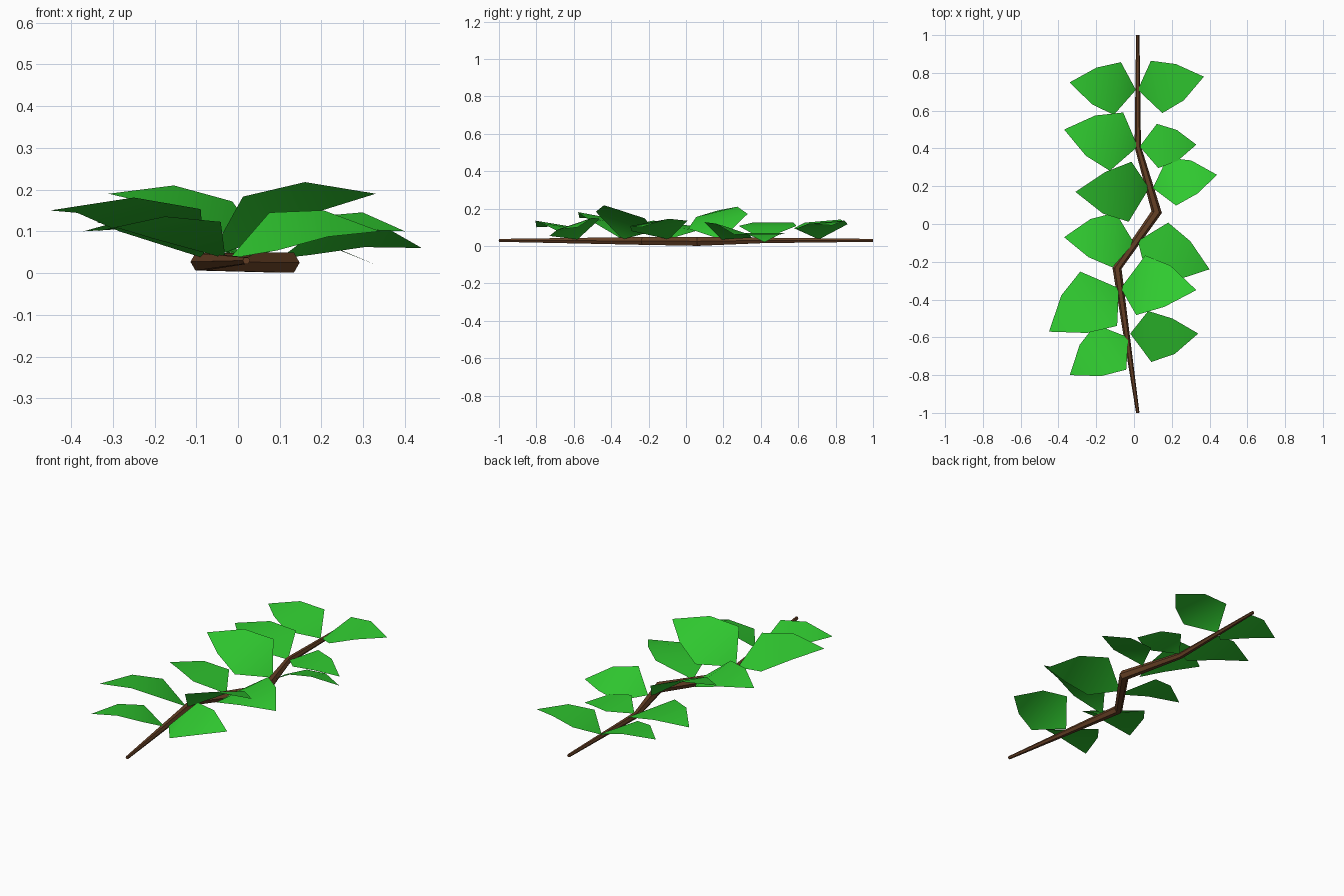
import bpy
import bmesh
from math import radians, cos, sin, pi
from mathutils import Vector, Matrix

cube = bpy.data.objects.get("Cube")
if cube:
    bpy.data.objects.remove(cube, do_unlink=True)


def make_material(name, colour):
    material = bpy.data.materials.new(name)
    material.use_nodes = True
    material.diffuse_color = colour
    material.node_tree.nodes["Principled BSDF"].inputs["Base Color"].default_value = colour
    return material


def add_object(name, bm, material, smooth_angle):
    mesh = bpy.data.meshes.new(name)
    bm.to_mesh(mesh)
    bm.free()
    mesh.materials.append(material)
    obj = bpy.data.objects.new(name, mesh)
    bpy.context.collection.objects.link(obj)
    bpy.ops.object.select_all(action='DESELECT')
    obj.select_set(True)
    bpy.context.view_layer.objects.active = obj
    bpy.ops.object.shade_smooth_by_angle(angle=radians(smooth_angle))
    return obj


leaf_green = make_material("leaf green", (0.03, 0.60, 0.03, 1))
bark_brown = make_material("bark brown", (0.13, 0.05, 0.018, 1))


# Branch: a six-sided tube along a crooked path, thickest at the bends
def build_branch(path, radii, sides=6):
    bm = bmesh.new()
    points = [Vector(p) for p in path]
    rings = []
    for i, (point, radius) in enumerate(zip(points, radii)):
        before = points[max(i - 1, 0)]
        after = points[min(i + 1, len(points) - 1)]
        tangent = (after - before).normalized()
        across = tangent.cross(Vector((0, 0, 1))).normalized()
        up = across.cross(tangent)
        angles = [2 * pi * k / sides for k in range(sides)]
        rings.append([bm.verts.new(point + radius * (across * cos(a) + up * sin(a)))
                      for a in angles])
    for ring, following in zip(rings, rings[1:]):
        for k in range(sides):
            n = (k + 1) % sides
            bm.faces.new((ring[k], ring[n], following[n], following[k]))
    bm.faces.new(rings[0])
    bm.faces.new(rings[-1])
    bmesh.ops.recalc_face_normals(bm, faces=bm.faces)
    return add_object("branch", bm, bark_brown, 30)


build_branch(
    [(0.02, -1, 0.03), (-0.09, -0.235, 0.027), (0.12, 0.063, 0.025),
     (0.02, 0.41, 0.03), (0.02, 1, 0.03)],
    [0.009, 0.024, 0.028, 0.017, 0.009])


# Leaf: an arched six-cornered blade from its stem point to its tip
def build_leaf(name, base, tip, roll):
    base, tip = Vector(base), Vector(tip)
    chord = tip - base
    length = chord.length
    along = chord.normalized()
    across = Vector((-along.y, along.x, 0)).normalized()
    if across.y < 0:
        across.negate()
    across = Matrix.Rotation(radians(roll if along.x > 0 else -roll), 3, along) @ across
    normal = along.cross(across)
    if normal.z < 0:
        normal.negate()

    def corner(forward, side, lift):
        return bm.verts.new(base + length * (along * forward + across * side + normal * lift))

    bm = bmesh.new()
    stem, point = corner(0, 0, 0), corner(1, 0, 0)
    near = [corner(0.31, s * 0.39, 0.13) for s in (-1, 1)]
    far = [corner(0.66, s * 0.27, 0.12) for s in (-1, 1)]
    bm.faces.new((stem, near[0], near[1]))
    bm.faces.new((near[0], far[0], far[1], near[1]))
    bm.faces.new((far[0], point, far[1]))
    for face in bm.faces:
        face.normal_update()
        if face.normal.z < 0:
            face.normal_flip()
    return add_object(name, bm, leaf_green, 60)


# Stem x and y, tip x, y and z, and roll (positive lifts the back edge)
LEAVES = {
    "left": [(-0.02, -0.58, 0.34, -0.58, 0.10, 19),
             (-0.07, -0.34, 0.33, -0.35, 0.19, -19),
             (0.02, -0.09, 0.40, -0.24, 0.10, 10),
             (0.10, 0.19, 0.44, 0.26, 0.06, -18),
             (0.03, 0.41, 0.33, 0.42, 0.02, 0),
             (0.02, 0.71, 0.37, 0.78, 0.11, 5)],
    "right": [(-0.03, -0.60, -0.34, -0.80, 0.10, -8),
              (-0.08, -0.34, -0.45, -0.57, 0.15, -9),
              (0.00, -0.10, -0.37, -0.07, 0.10, -8),
              (0.08, 0.19, -0.31, 0.17, 0.19, 15),
              (0.02, 0.41, -0.37, 0.50, 0.10, 0),
              (0.01, 0.71, -0.34, 0.75, 0.12, 5)],
}
for side, rows in LEAVES.items():
    for number, (bx, by, tx, ty, tz, roll) in enumerate(rows, 1):
        build_leaf(f"{side}_leaf_{number}", (bx, by, 0.035), (tx, ty, tz), roll)
